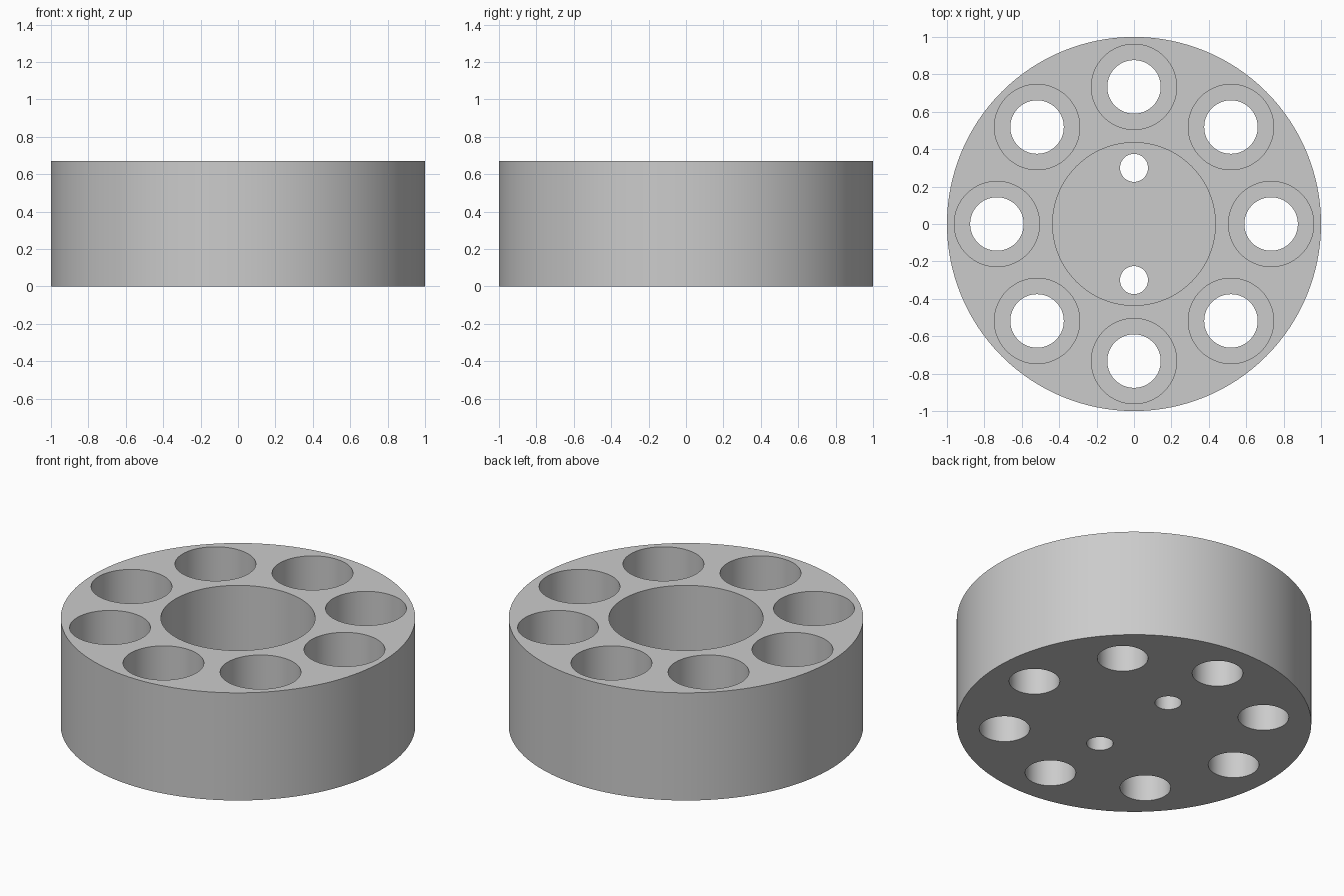
import bpy
from math import radians, sin, cos, tau

HEIGHT = 0.67
FLOOR = 0.2       # thickness left under the pockets
RING = 0.733      # radius of the bolt circle

if "Cube" in bpy.data.objects:
    bpy.data.objects.remove(bpy.data.objects["Cube"])

grey = bpy.data.materials.new("plain grey")
grey.use_nodes = True
colour = (0.6, 0.6, 0.6, 1)
grey.diffuse_color = colour
grey.node_tree.nodes["Principled BSDF"].inputs["Base Color"].default_value = colour


def cylinder(name, radius, bottom, top, x=0, y=0, sides=64):
    bpy.ops.mesh.primitive_cylinder_add(
        vertices=sides, radius=radius, depth=top - bottom,
        location=(x, y, (top + bottom) / 2))
    ob = bpy.context.object
    ob.name = name
    ob.data.materials.append(grey)
    return ob


# Solid disc
body = cylinder("spacer_disc", 1, 0, HEIGHT, sides=128)

# Central pocket with two small through holes
cutters = [cylinder("pocket_cutter", 0.435, FLOOR, HEIGHT + 0.1, sides=96)]
for y in (-0.3, 0.3):
    cutters.append(cylinder("pin_hole_cutter", 0.075, -0.1, HEIGHT, y=y, sides=48))

# Eight counterbored bolt holes
for i in range(8):
    a = tau * i / 8
    x, y = RING * cos(a), RING * sin(a)
    cutters.append(cylinder("counterbore_cutter", 0.228, FLOOR, HEIGHT + 0.1, x, y))
    cutters.append(cylinder("bolt_hole_cutter", 0.143, -0.1, HEIGHT, x, y))

# Cut every hole, then drop the cutters
bpy.ops.object.select_all(action='DESELECT')
body.select_set(True)
bpy.context.view_layer.objects.active = body
for cutter in cutters:
    mod = body.modifiers.new("hole", 'BOOLEAN')
    mod.operation = 'DIFFERENCE'
    mod.solver = 'EXACT'
    mod.object = cutter
    bpy.ops.object.modifier_apply(modifier=mod.name)
    bpy.data.objects.remove(cutter)

bpy.ops.object.shade_smooth_by_angle(angle=radians(30))
